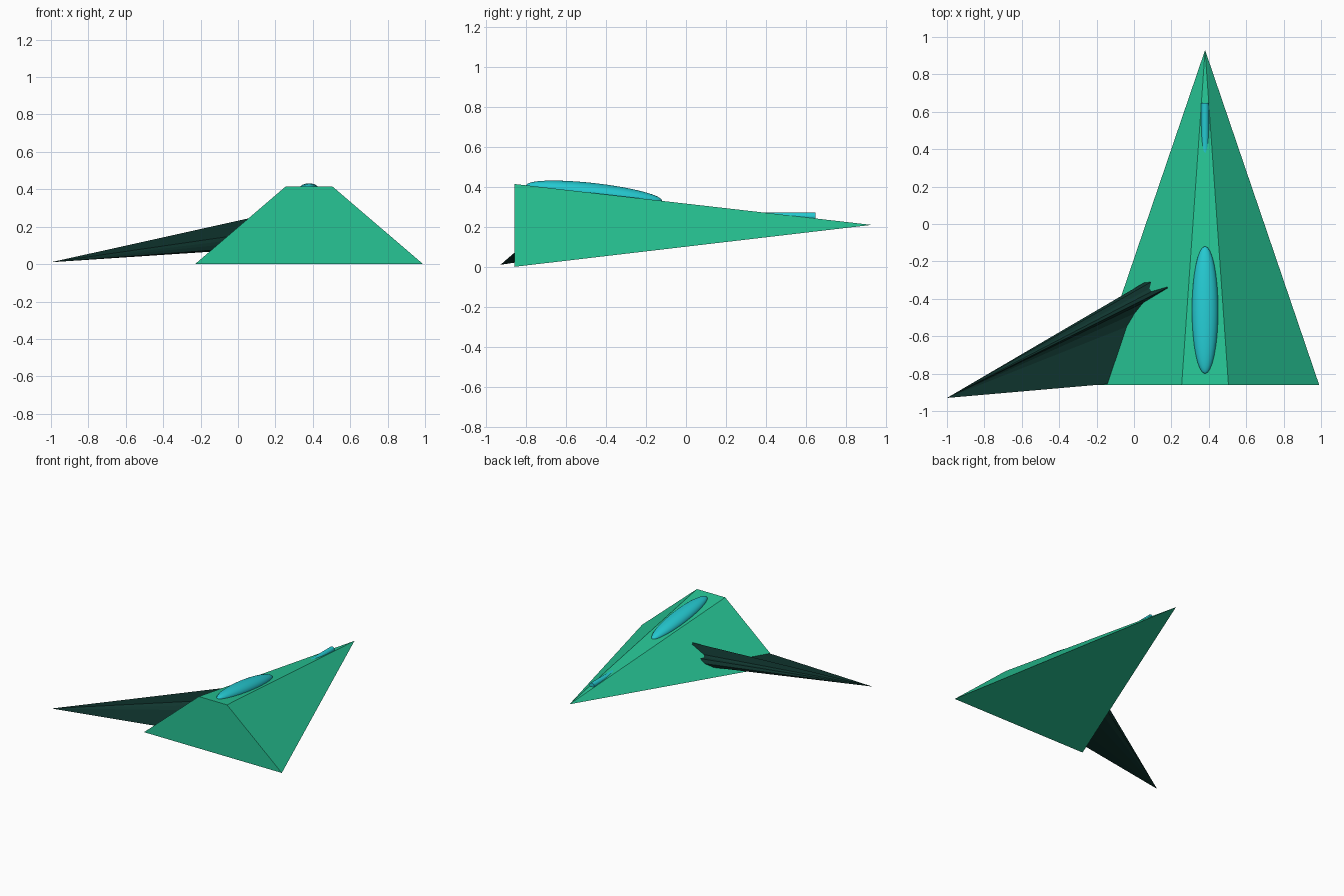
import bpy, bmesh, math
from mathutils import Vector

cube = bpy.data.objects.get("Cube")
if cube:
    bpy.data.objects.remove(cube, do_unlink=True)


def material(name, rgb):
    m = bpy.data.materials.new(name)
    m.use_nodes = True
    col = (*rgb, 1)
    m.diffuse_color = col
    m.node_tree.nodes["Principled BSDF"].inputs["Base Color"].default_value = col
    return m


green = material("sea_green", (0.02, 0.56, 0.30))
dark = material("dark_pine", (0.005, 0.036, 0.028))
teal = material("teal", (0.018, 0.58, 0.63))


def spire(name, ring, tip, mat):
    """A capped ring of points drawn out to a single tip."""
    bm = bmesh.new()
    base = [bm.verts.new(p) for p in ring]
    apex = bm.verts.new(tip)
    bm.faces.new(base)
    for i, v in enumerate(base):
        bm.faces.new((v, apex, base[i - 1]))
    bmesh.ops.recalc_face_normals(bm, faces=bm.faces)
    me = bpy.data.meshes.new(name)
    bm.to_mesh(me)
    bm.free()
    me.materials.append(mat)
    ob = bpy.data.objects.new(name, me)
    bpy.context.collection.objects.link(ob)
    return ob


def finish(name, mat):
    ob = bpy.context.object
    ob.name = name
    ob.data.materials.append(mat)
    bpy.ops.object.shade_smooth_by_angle(angle=math.radians(40))
    return ob


# Hull: trapezoid end drawn out to a long point
mid, end_y, top_z = 0.38, -0.86, 0.415
nose = Vector((mid, 0.93, 0.21))
spire("hull", [(mid - 0.61, end_y, 0), (mid + 0.61, end_y, 0),
               (mid + 0.125, end_y, top_z), (mid - 0.125, end_y, top_z)],
      nose, green)

# Side wing: flat rounded section with a thin ridge, tapering to a point
wing_tip = Vector((-1, -0.93, 0.01))
section = [(0.087, 0.075), (0.25, 0.066), (0.42, 0.068), (0.52, 0.08),
           (0.57, 0.102), (0.585, 0.13), (0.568, 0.155), (0.54, 0.155),
           (0.52, 0.165), (0.5, 0.222), (0.485, 0.145), (0.45, 0.122),
           (0.396, 0.103), (0.25, 0.09)]
reach = 1.18
spire("side_wing", [wing_tip + reach * Vector((1, a, b)) for a, b in section],
      wing_tip, dark)

# Canopy: long ellipsoid lying along the sloping top
slope = (nose.z - top_z) / (nose.y - end_y)
canopy_y = -0.46
bpy.ops.mesh.primitive_uv_sphere_add(
    segments=32, ring_count=16,
    location=(mid, canopy_y, top_z + slope * (canopy_y - end_y)),
    rotation=(math.atan(slope), 0, 0))
bpy.context.object.scale = (0.07, 0.343, 0.05)
finish("canopy", teal)

# Small tube half sunk near the point
bpy.ops.mesh.primitive_cylinder_add(
    vertices=32, radius=0.021, depth=0.35,
    location=(mid, 0.473, 0.252), rotation=(math.pi / 2, 0, 0))
finish("tail_tube", teal)
